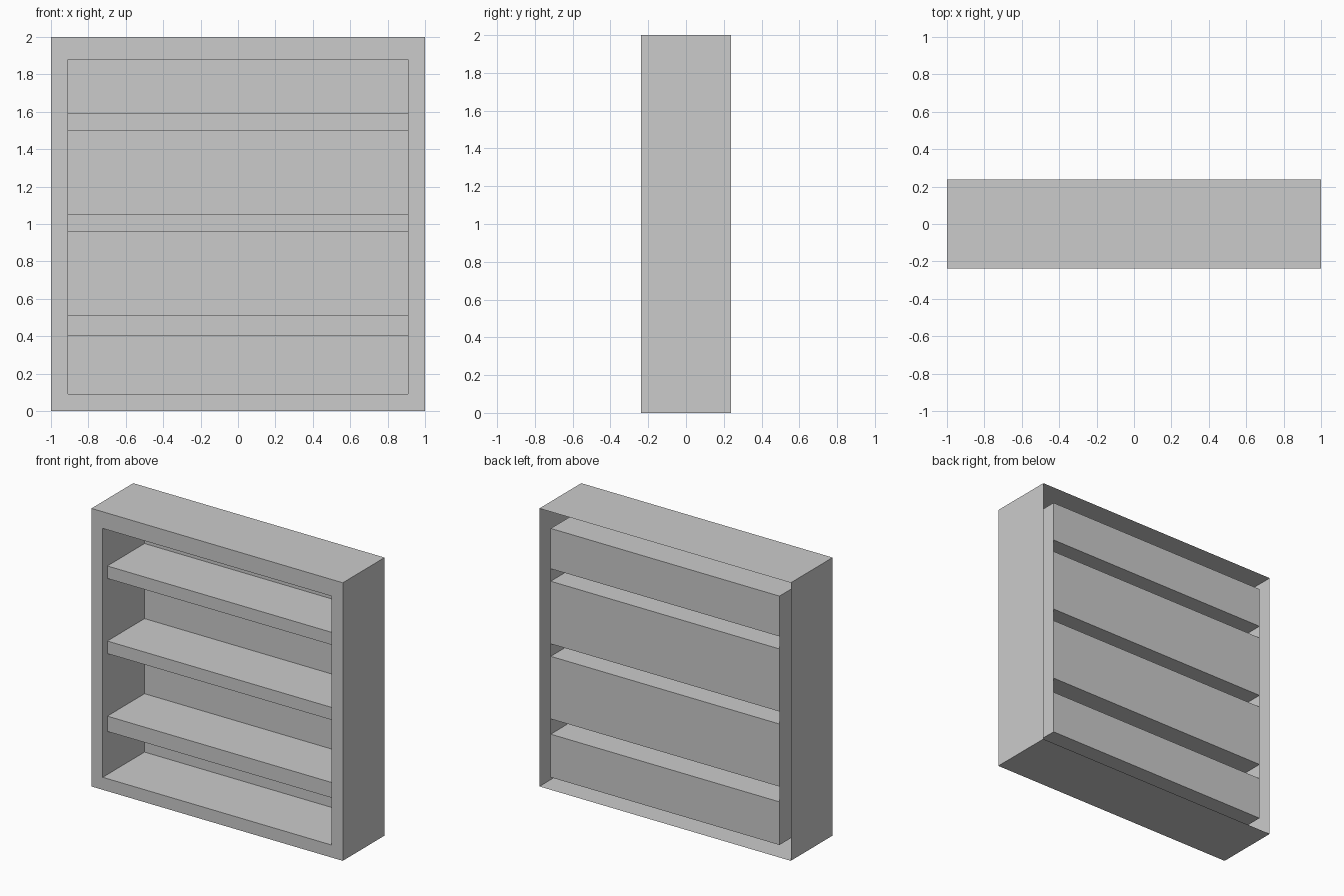
import bpy

if "Cube" in bpy.data.objects:
    bpy.data.objects.remove(bpy.data.objects["Cube"])

W, H = 1.0, 2.0                      # half width, height
F, B = -0.2375, 0.2375               # front and back planes
IX, Z0, Z1 = 0.91, 0.09, 1.88        # opening half width, floor, ceiling
SHELF_FRONT = -0.185
SHELVES = [(0.40, 0.51), (0.96, 1.05), (1.50, 1.59)]


def make(name, verts, faces):
    mesh = bpy.data.meshes.new(name)
    mesh.from_pydata(verts, [], faces)
    mesh.update()
    obj = bpy.data.objects.new(name, mesh)
    bpy.context.collection.objects.link(obj)
    return obj


def ring(hx, z0, z1, y):
    return [(-hx, y, z0), (hx, y, z0), (hx, y, z1), (-hx, y, z1)]


def bridge(a, b):
    # four quads joining two rings that start at vertex a and b
    return [(a + i, b + i, b + (i + 1) % 4, a + (i + 1) % 4) for i in range(4)]


def sweep(name, profile):
    # (y, z) profile stretched across the opening
    n = len(profile)
    verts = [(x, y, z) for x in (-IX, IX) for y, z in profile]
    return make(name, verts, [(i, i + n, i + n + 1, i + 1) for i in range(n - 1)])


# Outer case: four walls, hollow and open at the back
make("outer_case", ring(W, 0, H, B) + ring(W, 0, H, F), bridge(0, 4))

# Front frame around the opening
make("front_frame", ring(W, 0, H, F) + ring(IX, Z0, Z1, F),
     [(a, d, c, b) for a, b, c, d in bridge(0, 4)])

# Inner lining: floor, ceiling and side walls facing the opening
make("inner_lining", ring(IX, Z0, Z1, F) + ring(IX, Z0, Z1, B), bridge(0, 4))

# Shelves: folded fronts, hollow from behind
for i, (lo, hi) in enumerate(SHELVES):
    sweep(f"shelf_{i + 1}", [(B, lo), (SHELF_FRONT, lo), (SHELF_FRONT, hi), (B, hi)])

# Back panels closing each compartment between the shelves
edges = [Z0] + [z for pair in SHELVES for z in pair] + [Z1]
for i in range(0, len(edges), 2):
    sweep(f"back_panel_{i // 2 + 1}", [(B, edges[i]), (B, edges[i + 1])])

# Front frame must face forward
for obj in bpy.context.collection.objects:
    if obj.name == "front_frame" and obj.data.polygons[0].normal.y > 0:
        obj.data.flip_normals()
